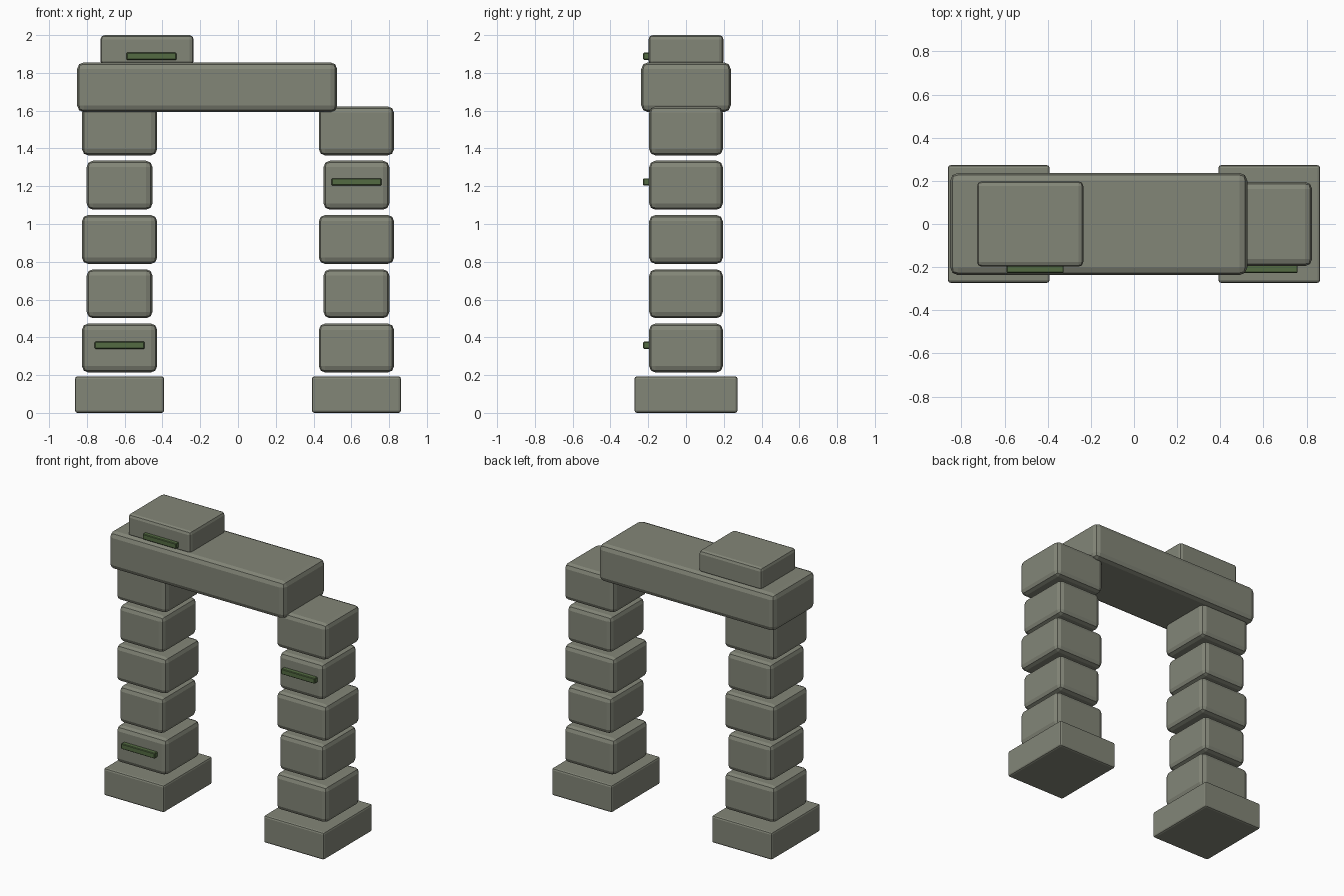
import bpy

if "Cube" in bpy.data.objects:
    bpy.data.objects.remove(bpy.data.objects["Cube"])


def material(name, rgb):
    m = bpy.data.materials.new(name)
    m.diffuse_color = (*rgb, 1)
    m.use_nodes = True
    m.node_tree.nodes["Principled BSDF"].inputs["Base Color"].default_value = m.diffuse_color
    return m


stone = material("grey_stone", (0.226, 0.237, 0.187))
moss = material("green_moss", (0.087, 0.146, 0.055))


def block(name, x, y, z, bevel, mat, segments=2):
    """Bevelled box from (min, max) ranges on each axis."""
    bpy.ops.mesh.primitive_cube_add(size=1)
    ob = bpy.context.object
    ob.name = name
    ob.location = [(r[0] + r[1]) / 2 for r in (x, y, z)]
    ob.scale = [r[1] - r[0] for r in (x, y, z)]
    bpy.ops.object.transform_apply(location=False, rotation=False, scale=True)
    mod = ob.modifiers.new("bevel", 'BEVEL')
    mod.width = bevel
    mod.segments = segments
    ob.data.materials.append(mat)
    return ob


# Two pillars: a plinth and five stacked stones, alternately wide and narrow
for side, s in (("left", -1), ("right", 1)):
    c = 0.627 * s
    block(f"{side}_plinth", (c - 0.236, c + 0.236), (-0.273, 0.273),
          (0, 0.193), 0.013, stone)
    for i in range(5):
        h = 0.174 if i % 2 else 0.199
        z = 0.214 + 0.2873 * i
        block(f"{side}_pillar_stone_{i + 1}", (c - h, c + h),
              (-0.195, 0.195), (z, z + 0.259), 0.033, stone)

# Lintel, set off to the left, with a loose cap stone on it
block("lintel", (-0.852, 0.525), (-0.237, 0.237), (1.592, 1.856), 0.036, stone)
block("cap_stone", (-0.728, -0.235), (-0.198, 0.198), (1.84, 2.0), 0.022, stone)

# Moss strips on the front faces
for i, (x, z) in enumerate(((-0.627, 0.358), (0.627, 1.223), (-0.458, 1.888))):
    block(f"moss_strip_{i + 1}", (x - 0.132, x + 0.132), (-0.227, -0.188),
          (z - 0.019, z + 0.019), 0.004, moss, 1)
